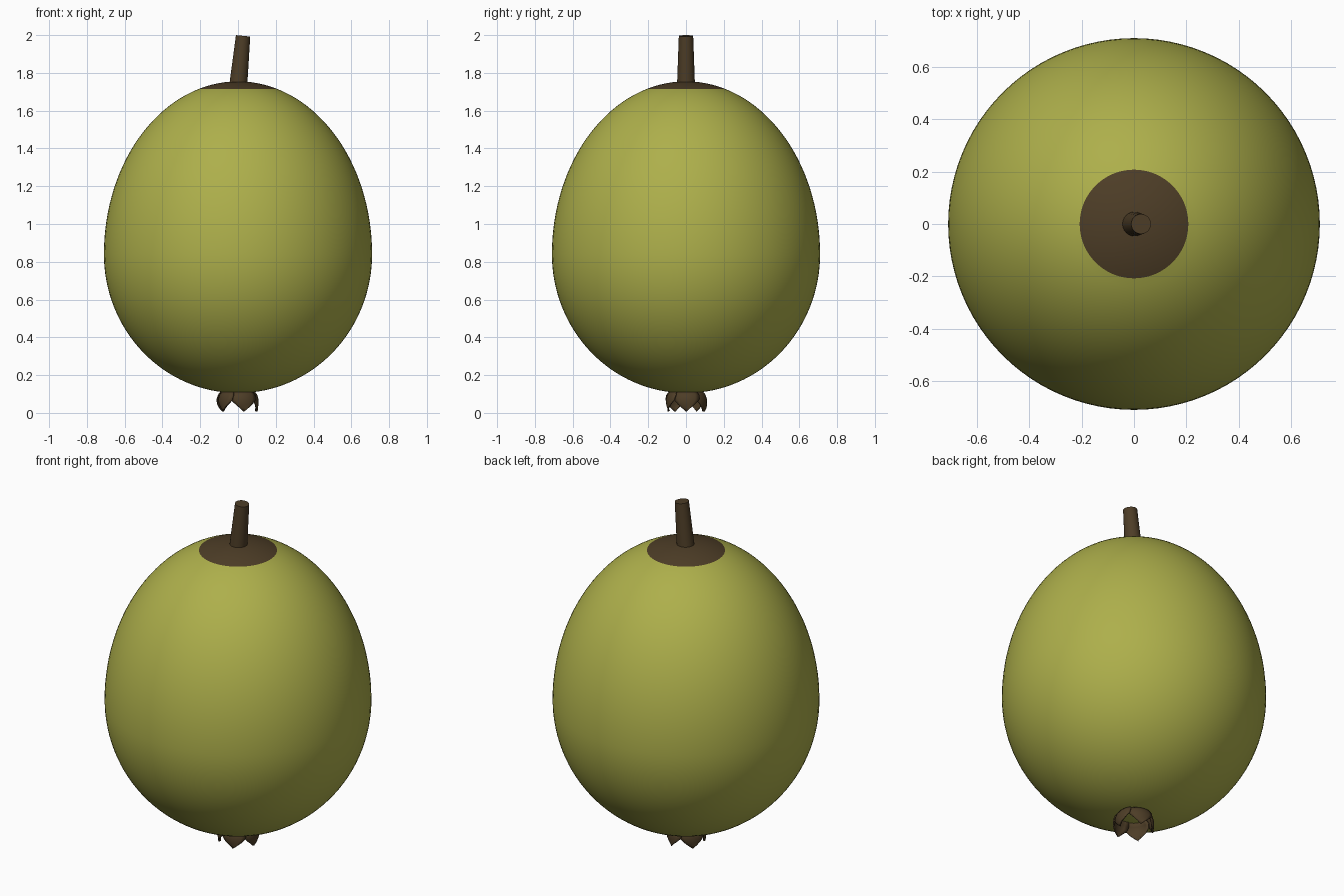
import bpy, bmesh, math
from mathutils import Vector, Matrix

if "Cube" in bpy.data.objects:
    bpy.data.objects.remove(bpy.data.objects["Cube"])


def material(name, colour):
    m = bpy.data.materials.new(name)
    m.use_nodes = True
    m.diffuse_color = (*colour, 1)
    m.node_tree.nodes["Principled BSDF"].inputs["Base Color"].default_value = (*colour, 1)
    return m


olive = material("olive green skin", (0.42, 0.43, 0.07))
brown = material("dry brown", (0.075, 0.047, 0.02))


def finish(name, bm, mats, angle=60):
    mesh = bpy.data.meshes.new(name)
    bm.to_mesh(mesh)
    bm.free()
    obj = bpy.data.objects.new(name, mesh)
    bpy.context.collection.objects.link(obj)
    for m in mats:
        mesh.materials.append(m)
    bpy.ops.object.select_all(action="DESELECT")
    obj.select_set(True)
    bpy.context.view_layer.objects.active = obj
    bpy.ops.object.shade_smooth_by_angle(angle=math.radians(angle))
    return obj


# Fruit body: egg made from a sphere, taller above its widest ring
WIDEST, RADIUS, RISE, DROP, CAP_Z = 0.84, 0.71, 0.915, 0.735, 1.715
bm = bmesh.new()
bmesh.ops.create_uvsphere(bm, u_segments=96, v_segments=64, radius=1)
for v in bm.verts:
    v.co = Vector((v.co.x * RADIUS, v.co.y * RADIUS,
                   WIDEST + v.co.z * (RISE if v.co.z > 0 else DROP)))
# Brown patch around the stem, with a clean round border
bmesh.ops.bisect_plane(bm, geom=bm.verts[:] + bm.edges[:] + bm.faces[:],
                       plane_co=(0, 0, CAP_Z), plane_no=(0, 0, 1))
for f in bm.faces:
    f.material_index = int(f.calc_center_median().z > CAP_Z)
finish("fruit_body", bm, [olive, brown])

# Stem: tapered cylinder leaning to the left
bm = bmesh.new()
foot, tip = Vector((0, 0, 1.72)), Vector((0.027, 0, 1.996))
axis = tip - foot
turn = axis.to_track_quat("Z", "Y").to_matrix().to_4x4()
bmesh.ops.create_cone(bm, cap_ends=True, segments=24, radius1=0.048, radius2=0.038,
                      depth=axis.length,
                      matrix=Matrix.Translation((foot + tip) / 2) @ turn)
finish("stem", bm, [brown])

# Calyx: five cupped, pointed sepals under the fruit
ROWS = [(0.118, 0.085, 38), (0.095, 0.102, 41), (0.07, 0.109, 38),
        (0.045, 0.108, 25), (0.025, 0.104, 12), (0.008, 0.099, 1)]
STEPS = 6
for i in range(5):
    bm = bmesh.new()
    grid = []
    for z, r, half in ROWS:
        row = []
        for k in range(STEPS + 1):
            t = 2 * k / STEPS - 1
            a = math.radians(72 * i + half * t)
            # one edge lies outside its neighbour, the other inside
            rr = r + 0.005 * t
            row.append(bm.verts.new((rr * math.cos(a), rr * math.sin(a), z)))
        grid.append(row)
    for low, high in zip(grid[1:], grid):
        for k in range(STEPS):
            bm.faces.new((low[k], low[k + 1], high[k + 1], high[k]))
    sepal = finish(f"sepal_{i + 1}", bm, [brown])
    thick = sepal.modifiers.new("thickness", "SOLIDIFY")
    thick.thickness = 0.006
